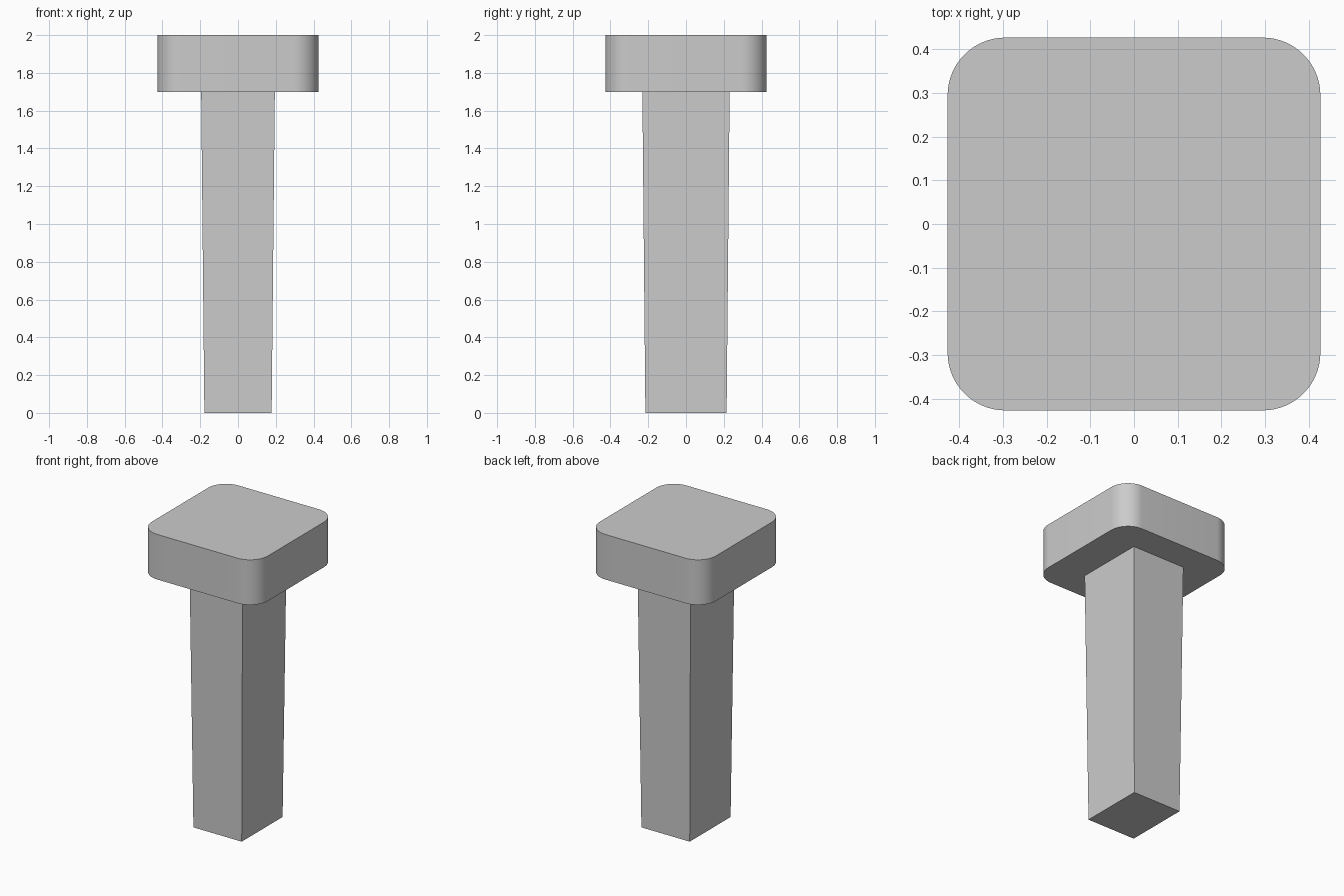
import bpy
import bmesh
from math import radians

cube = bpy.data.objects.get("Cube")
if cube:
    bpy.data.objects.remove(cube, do_unlink=True)

# Single plain grey material
grey = bpy.data.materials.new("light_grey")
grey.use_nodes = True
colour = (0.6, 0.6, 0.6, 1)
grey.diffuse_color = colour
grey.node_tree.nodes["Principled BSDF"].inputs["Base Color"].default_value = colour


def tapered_box(name, z0, z1, bottom, top, corner=0):
    """Box with given half sizes at each end and optional rounded upright edges."""
    bm = bmesh.new()
    bmesh.ops.create_cube(bm, size=2)
    for v in bm.verts:
        half, z = (top, z1) if v.co.z > 0 else (bottom, z0)
        v.co = (v.co.x * half[0], v.co.y * half[1], z)
    if corner:
        upright = [e for e in bm.edges if abs(e.verts[0].co.z - e.verts[1].co.z) > 0.1]
        bmesh.ops.bevel(bm, geom=upright, offset=corner, offset_type='OFFSET',
                        segments=16, profile=0.5, affect='EDGES')
    mesh = bpy.data.meshes.new(name)
    bm.to_mesh(mesh)
    bm.free()
    mesh.materials.append(grey)
    obj = bpy.data.objects.new(name, mesh)
    bpy.context.collection.objects.link(obj)
    return obj


# Tapered rectangular shaft
tapered_box("shaft", 0, 1.7, (0.178, 0.215), (0.195, 0.231))

# Square cap with rounded corners
cap = tapered_box("cap", 1.7, 2, (0.427, 0.427), (0.427, 0.427), corner=0.132)
bpy.ops.object.select_all(action='DESELECT')
cap.select_set(True)
bpy.context.view_layer.objects.active = cap
bpy.ops.object.shade_smooth_by_angle(angle=radians(30))
